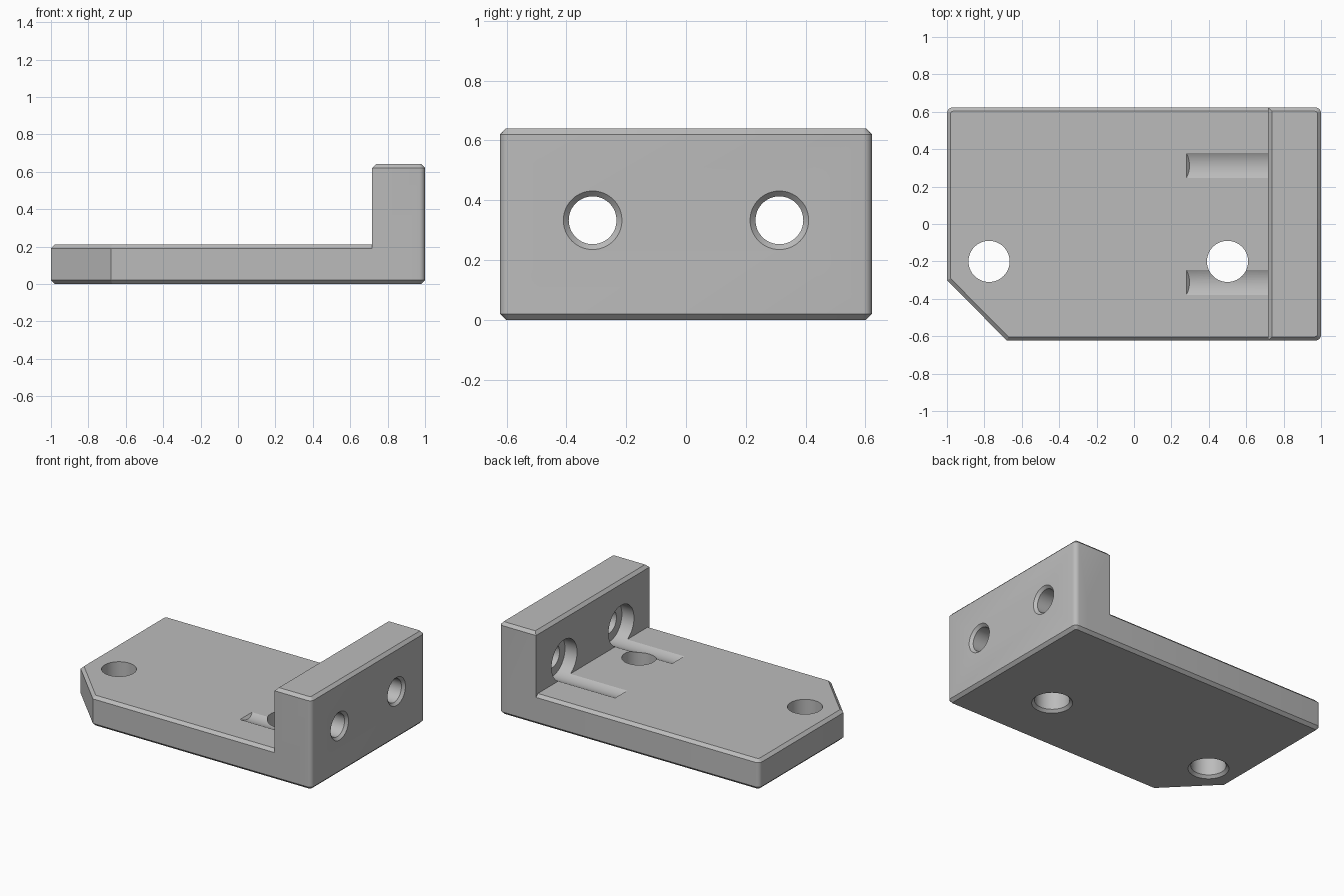
import bpy, bmesh, math
from mathutils import Matrix, Vector

cube = bpy.data.objects.get("Cube")
if cube:
    bpy.data.objects.remove(cube)

grey = bpy.data.materials.new("light grey")
grey.use_nodes = True
grey.diffuse_color = (0.5, 0.5, 0.5, 1)
grey.node_tree.nodes["Principled BSDF"].inputs["Base Color"].default_value = (0.5, 0.5, 0.5, 1)

CHAMFER = 0.02
HALF_W = 0.623


def make_object(name, bm):
    bmesh.ops.recalc_face_normals(bm, faces=bm.faces)
    mesh = bpy.data.meshes.new(name)
    bm.to_mesh(mesh)
    bm.free()
    mesh.materials.append(grey)
    obj = bpy.data.objects.new(name, mesh)
    bpy.context.collection.objects.link(obj)
    return obj


def plate(name, outline, height, is_round):
    """Extruded outline with rounded upright corners and chamfered rims."""
    bm = bmesh.new()
    face = bm.faces.new([bm.verts.new((x, y, 0)) for x, y in outline])
    top = bmesh.ops.extrude_face_region(bm, geom=[face])["geom"]
    bmesh.ops.translate(bm, vec=(0, 0, height),
                        verts=[g for g in top if isinstance(g, bmesh.types.BMVert)])
    upright = [e for e in bm.edges if abs(e.verts[0].co.z - e.verts[1].co.z) > height / 2
               and is_round(e.verts[0].co)]
    bmesh.ops.bevel(bm, geom=upright, offset=0.03, segments=4, profile=0.5, affect='EDGES')
    rims = [e for e in bm.edges if abs(e.verts[0].co.z - e.verts[1].co.z) < 1e-4]
    bmesh.ops.bevel(bm, geom=rims, offset=CHAMFER, segments=1, affect='EDGES')
    return make_object(name, bm)


def turned_cutter(name, profile, matrix, sides=64):
    """Solid of revolution from (radius, position along axis) pairs."""
    bm = bmesh.new()
    rings = [[bm.verts.new((r * math.cos(math.tau * i / sides),
                            r * math.sin(math.tau * i / sides), h))
              for i in range(sides)] for r, h in profile]
    for a, b in zip(rings, rings[1:]):
        for i in range(sides):
            j = (i + 1) % sides
            bm.faces.new((a[i], a[j], b[j], b[i]))
    bm.faces.new(rings[0])
    bm.faces.new(rings[-1])
    bm.transform(matrix)
    obj = make_object(name, bm)
    obj.hide_render = True
    return obj


def combine(target, other, operation):
    mod = target.modifiers.new(other.name, 'BOOLEAN')
    mod.object, mod.operation, mod.solver = other, operation, 'EXACT'
    bpy.context.view_layer.objects.active = target
    bpy.ops.object.modifier_apply(modifier=mod.name)
    bpy.data.objects.remove(other)


# Base plate with one clipped corner, and the upright end wall
bracket = plate("bracket", [(-1, HALF_W), (-1, -0.3), (-0.68, -HALF_W), (0.9, -HALF_W), (0.9, HALF_W)],
                0.21, lambda p: p.x < 0 and p.y > 0)
wall = plate("end_wall", [(0.717, -HALF_W), (1, -HALF_W), (1, HALF_W), (0.717, HALF_W)],
             0.64, lambda p: p.x > 0.9)
combine(bracket, wall, 'UNION')

# Upright mounting holes, countersunk underneath
for x in (-0.775, 0.5):
    cutter = turned_cutter("mounting_hole", [(0.148, -0.02), (0.11, 0.018), (0.11, 0.4)],
                           Matrix.Translation((x, -0.2, 0)))
    combine(bracket, cutter, 'DIFFERENCE')

# Wall holes, countersunk outside, with a wide bore that grooves the plate
for y in (-0.3125, 0.3125):
    along_x = Matrix.Translation((0, y, 0.333)) @ Matrix.Rotation(math.pi / 2, 4, 'Y')
    combine(bracket, turned_cutter("wall_hole", [(0.08, 0.6), (0.08, 0.982), (0.118, 1.02)], along_x),
            'DIFFERENCE')
    bore = turned_cutter("wide_bore", [(0.14, 0.28), (0.14, 0.81)], along_x)
    for v in bore.data.vertices:
        if v.co.x < 0.5:
            v.co.x += 0.21 - v.co.z    # sloped groove end
    combine(bracket, bore, 'DIFFERENCE')

# Smooth bores and rounded corners, crisp chamfers
bpy.ops.object.select_all(action='DESELECT')
bracket.select_set(True)
bpy.context.view_layer.objects.active = bracket
bpy.ops.object.shade_smooth_by_angle(angle=math.radians(30))
